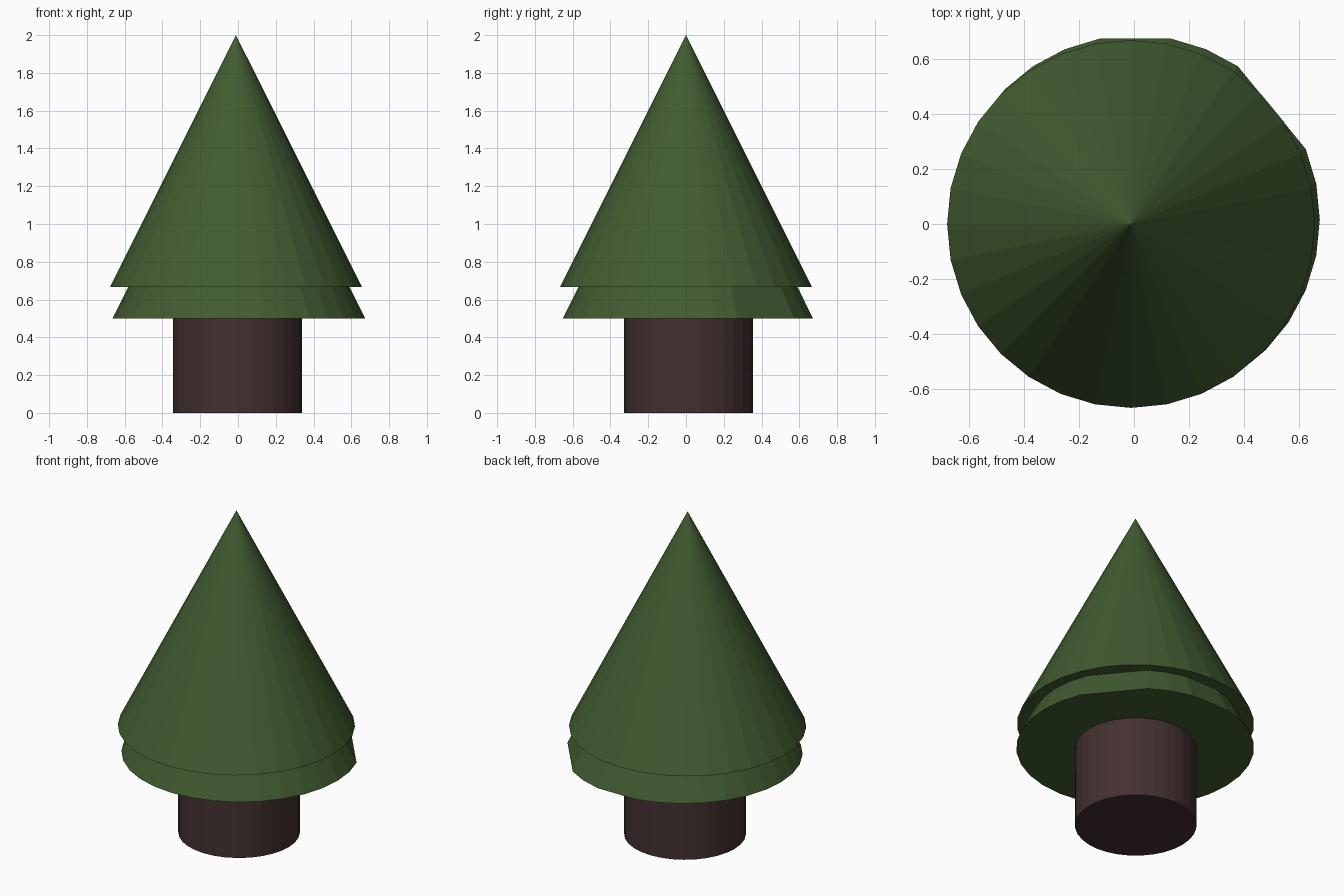
import bpy, bmesh, math

if "Cube" in bpy.data.objects:
    bpy.data.objects.remove(bpy.data.objects["Cube"])

SIDES = 32


def material(name, rgb):
    m = bpy.data.materials.new(name)
    m.diffuse_color = (*rgb, 1.0)
    m.use_nodes = True
    m.node_tree.nodes["Principled BSDF"].inputs["Base Color"].default_value = m.diffuse_color
    return m


def ring(bm, cx, cy, z, r, skip=()):
    step = 2 * math.pi / SIDES
    return [bm.verts.new((cx + r * math.cos(i * step), cy + r * math.sin(i * step), z))
            for i in range(SIDES) if i not in skip]


def finish(bm, name, mat):
    bmesh.ops.recalc_face_normals(bm, faces=bm.faces)
    mesh = bpy.data.meshes.new(name)
    bm.to_mesh(mesh)
    bm.free()
    mesh.materials.append(mat)
    bpy.context.collection.objects.link(bpy.data.objects.new(name, mesh))


def cone(name, cx, cy, z0, z1, r, mat, skip=()):
    bm = bmesh.new()
    base = ring(bm, cx, cy, z0, r, skip)
    apex = bm.verts.new((cx, cy, z1))
    bm.faces.new(base[::-1])
    for a, b in zip(base, base[1:] + base[:1]):
        bm.faces.new((a, b, apex))
    finish(bm, name, mat)


def cylinder(name, cx, cy, z0, z1, r, mat):
    bm = bmesh.new()
    low, high = ring(bm, cx, cy, z0, r), ring(bm, cx, cy, z1, r)
    bm.faces.new(low[::-1])
    bm.faces.new(high)
    for i in range(SIDES):
        j = (i + 1) % SIDES
        bm.faces.new((low[i], low[j], high[j], high[i]))
    finish(bm, name, mat)


green = material("foliage green", (0.054, 0.108, 0.030))
brown = material("bark brown", (0.058, 0.030, 0.030))

# Trunk
cylinder("trunk", -0.002, 0.013, 0.0, 0.52, 0.342, brown)
# Lower foliage, with a few rim corners cut off at the back
cone("lower_foliage", 0.005, 0.016, 0.5, 1.833, 0.669, green, skip=(3, 4, 8))
# Upper foliage
cone("upper_foliage", -0.011, 0.0, 0.667, 2.0, 0.667, green)
